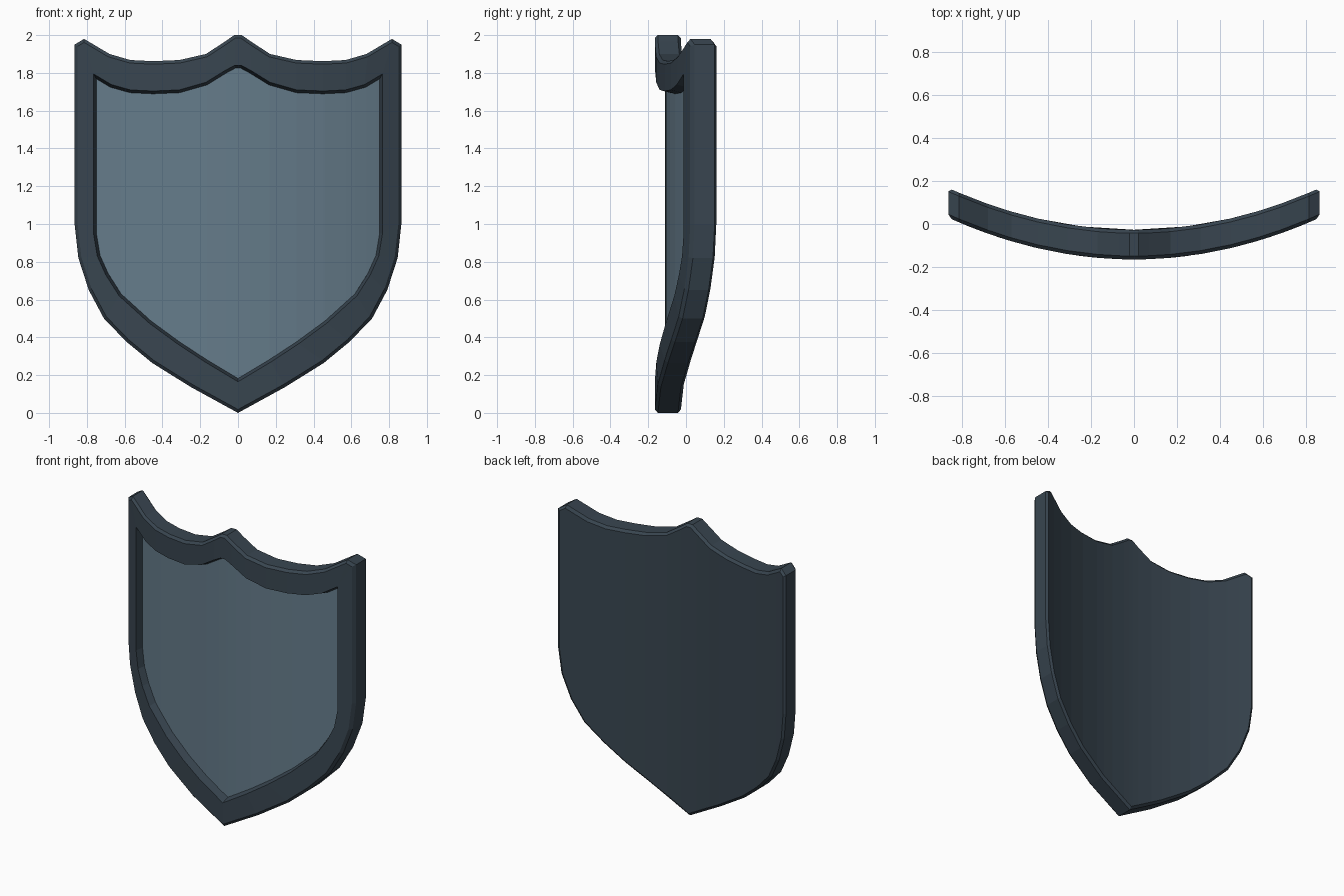
import bpy, bmesh
from mathutils import Vector

if "Cube" in bpy.data.objects:
    bpy.data.objects.remove(bpy.data.objects["Cube"])

# Right half outlines (x, z), top centre -> corner -> bottom tip; points of both correspond
OUTER = [(.02, 2.0), (.07, 1.965), (.17, 1.9), (.31, 1.868), (.45, 1.862), (.57, 1.868), (.68, 1.9),
         (.815, 1.98), (.865, 1.95), (.865, 1.0), (.845, .82), (.79, .65), (.71, .5), (.59, .376),
         (.455, .265), (.25, .137), (0, 0)]
INNER = [(.018, 1.84), (.07, 1.812), (.17, 1.75), (.31, 1.71), (.45, 1.704), (.57, 1.71), (.67, 1.738),
         (.765, 1.795), (.765, 1.795), (.765, .95), (.745, .83), (.70, .73), (.63, .62), (.47, .475),
         (.32, .365), (.175, .27), (0, .165)]
HALF, TOP = len(OUTER), 9
FRONT, BACK, BEND = -.165, -.027, .26
BEVEL, RECESS = .016, .055


def material(name, rgb):
    m = bpy.data.materials.new(name)
    m.diffuse_color = (*rgb, 1)
    m.use_nodes = True
    m.node_tree.nodes["Principled BSDF"].inputs["Base Color"].default_value = m.diffuse_color
    return m


def closed(half):
    return [Vector(p) for p in half] + [Vector((-x, z)) for x, z in reversed(half[:-1])]


def inset(loop, w):
    """Mitred inward offset of a clockwise loop."""
    n, out = len(loop), []
    for i, p in enumerate(loop):
        a, b = i - 1, (i + 1) % n
        while (loop[a] - p).length < 1e-6:
            a -= 1
        while (loop[b] - p).length < 1e-6:
            b = (b + 1) % n
        d1, d2 = (p - loop[a]).normalized(), (loop[b] - p).normalized()
        n1, n2 = Vector((d1.y, -d1.x)), Vector((d2.y, -d2.x))
        out.append(p + (n1 + n2) * (w / (1 + n1.dot(n2))))
    return out


def bent(x, z, y):
    return (x, y + BEND * x * x, z)


def add_rings(bm, rings):
    """Skin a series of (loop, depth) rings."""
    vs = [[bm.verts.new(bent(p.x, p.y, y)) for p in loop] for loop, y in rings]
    for a, b in zip(vs, vs[1:]):
        for i in range(len(a)):
            j = (i + 1) % len(a)
            bm.faces.new((a[i], b[i], b[j], a[j]))


def interp(pts, x):
    for (x0, z0), (x1, z1) in zip(pts, pts[1:]):
        if x0 <= x <= x1 and x1 - x0 > 1e-6:
            return z0 + (z1 - z0) * (x - x0) / (x1 - x0)
    return pts[0][1] if x <= pts[0][0] else pts[-1][1]


def add_sheet(bm, loop, y, flip):
    """Fill a loop with upright strips that follow the bend."""
    half = [(round(p.x, 5), p.y) for p in loop[:HALF]]
    top, low = half[:TOP], half[TOP:][::-1]
    xs = sorted({x for x, _ in top + low})
    xs = [-x for x in reversed(xs) if x > 0] + xs
    cols = [(bm.verts.new(bent(x, interp(top, abs(x)), y)),
             bm.verts.new(bent(x, interp(low, abs(x)), y))) for x in xs]
    for (t0, b0), (t1, b1) in zip(cols, cols[1:]):
        f = (t0, b0, b1, t1)
        bm.faces.new(f[::-1] if flip else f)


def finish(bm, name, mat):
    bmesh.ops.remove_doubles(bm, verts=bm.verts, dist=1e-4)
    me = bpy.data.meshes.new(name)
    bm.to_mesh(me)
    bm.free()
    me.materials.append(mat)
    bpy.context.collection.objects.link(bpy.data.objects.new(name, me))


outer, inner = closed(OUTER), closed(INNER)
outer_in, panel = inset(outer, BEVEL), inset(inner, .015)

# Shield body: bevelled edge, raised rim, inner slope and back
body = bmesh.new()
add_rings(body, [(outer_in, BACK), (outer, BACK - BEVEL), (outer, FRONT + BEVEL),
                 (outer_in, FRONT), (inner, FRONT), (panel, FRONT + RECESS)])
add_sheet(body, outer_in, BACK, True)
finish(body, "shield_rim_and_back", material("dark slate", (.040, .060, .080)))

# Recessed front panel
face = bmesh.new()
add_sheet(face, panel, FRONT + RECESS, False)
finish(face, "front_panel", material("blue grey", (.13, .20, .255)))
